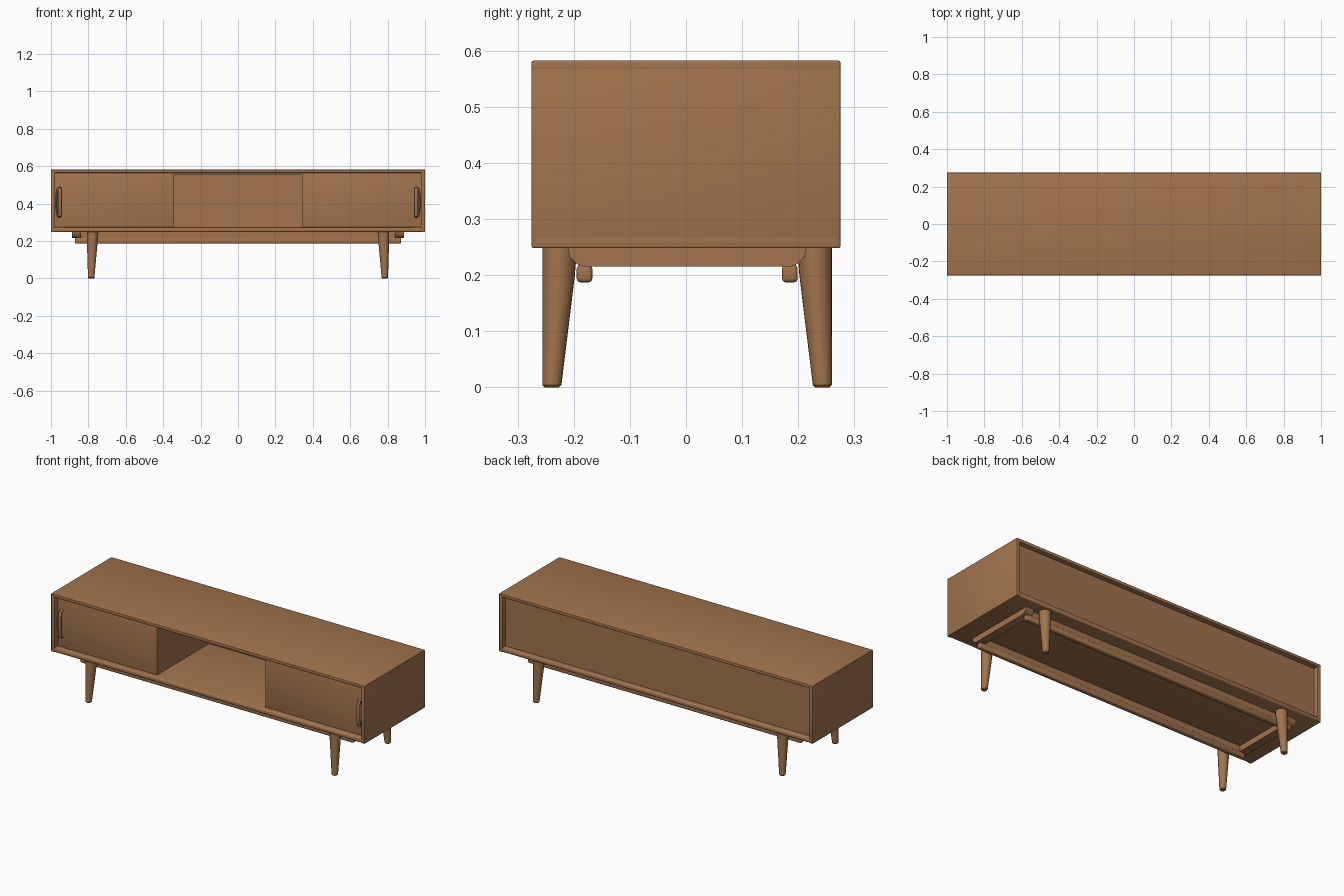
import bpy, bmesh, math
from mathutils import Vector

cube = bpy.data.objects.get("Cube")
if cube:
    bpy.data.objects.remove(cube, do_unlink=True)

wood = bpy.data.materials.new("warm brown wood")
wood.use_nodes = True
COLOUR = (0.36, 0.175, 0.076, 1)
wood.diffuse_color = COLOUR
wood.node_tree.nodes["Principled BSDF"].inputs["Base Color"].default_value = COLOUR


def finish(name, bm, smooth=True):
    bmesh.ops.recalc_face_normals(bm, faces=bm.faces)
    mesh = bpy.data.meshes.new(name)
    bm.to_mesh(mesh)
    bm.free()
    mesh.materials.append(wood)
    obj = bpy.data.objects.new(name, mesh)
    bpy.context.collection.objects.link(obj)
    if smooth:
        bpy.ops.object.select_all(action="DESELECT")
        obj.select_set(True)
        bpy.context.view_layer.objects.active = obj
        bpy.ops.object.shade_smooth_by_angle(angle=math.radians(35))
    return obj


def board(name, lo, hi, bevel=0.0):
    """Box between two corners, with softened edges."""
    bm = bmesh.new()
    bmesh.ops.create_cube(bm, size=1)
    lo, hi = Vector(lo), Vector(hi)
    for v in bm.verts:
        v.co = (lo + hi) / 2 + v.co * (hi - lo)
    if bevel:
        bmesh.ops.bevel(bm, geom=bm.edges[:], offset=bevel, segments=3,
                        profile=0.5, affect="EDGES")
    return finish(name, bm, bool(bevel))


def extrude_profile(name, points, start, depth):
    """Prism from a profile; points and depth are 3D vectors."""
    bm = bmesh.new()
    face = bm.faces.new([bm.verts.new(Vector(p) + Vector(start)) for p in points])
    new = bmesh.ops.extrude_face_region(bm, geom=[face])["geom"]
    moved = [g for g in new if isinstance(g, bmesh.types.BMVert)]
    bmesh.ops.translate(bm, vec=depth, verts=moved)
    return finish(name, bm)


def loft(name, rings):
    """Closed tube through rings of equal vertex count."""
    bm = bmesh.new()
    rings = [[bm.verts.new(p) for p in ring] for ring in rings]
    n = len(rings[0])
    for a, b in zip(rings, rings[1:]):
        for i in range(n):
            j = (i + 1) % n
            bm.faces.new((a[i], a[j], b[j], b[i]))
    bm.faces.new(rings[0])
    bm.faces.new(rings[-1])
    return finish(name, bm)


def leg(name, sx, sy):
    """Round tapered leg with an upright outer side and a rounded foot."""
    rings = []
    for z, r in ((0, 0.013), (0.004, 0.017), (0.2, 0.029), (0.25, 0.031)):
        cx, cy = sx * (0.785 - 0.03 * z), sy * (0.258 - max(r, 0.017)) + 0.002
        rings.append([(cx + r * math.cos(a), cy + r * math.sin(a), z)
                      for a in (math.tau * i / 24 for i in range(24))])
    loft(name, rings)


def handle(name, sx, centre, radius, bow, reach):
    """Slim upright bar, bent back into the door at both ends."""
    path = ((0, 0, 0.33), (0.2, 0.75, 0.335), (0.6, 1, 0.36), (1, 1, 0.408),
            (0.6, 1, 0.455), (0.2, 0.75, 0.48), (0, 0, 0.485))
    path = [Vector((centre + bow * x, -0.236 - reach * y, z)) for x, y, z in path]
    rings = []
    for k, p in enumerate(path):
        t = (path[min(k + 1, len(path) - 1)] - path[max(k - 1, 0)]).normalized()
        ring = []
        for i in range(12):
            c, s = math.cos(math.tau * i / 12), math.sin(math.tau * i / 12)
            ring.append((sx * (p.x + radius * c), p.y - t.z * 0.007 * s,
                         p.z + t.y * 0.007 * s))
        rings.append(ring)
    loft(name, rings)


# Cabinet shell
W, D, BOTTOM, TOP = 1.0, 0.275, 0.248, 0.582
board("top_board", (-W, -D, TOP - 0.018), (W, D, TOP), 0.003)
board("bottom_board", (-W, -D, BOTTOM), (W, D, BOTTOM + 0.026), 0.008)
board("back_panel", (-W + 0.018, 0.23, BOTTOM + 0.02), (W - 0.018, 0.247, TOP - 0.015))
board("niche_ceiling", (-0.35, -0.243, TOP - 0.028), (0.35, 0.24, TOP - 0.015))

for side, sx in (("right", -1), ("left", 1)):
    # End boards, dividers and doors
    def span(a, b):
        return min(sx * a, sx * b), max(sx * a, sx * b)
    x0, x1 = span(W - 0.022, W)
    board(side + "_end_board", (x0, -D, BOTTOM), (x1, D, TOP), 0.003)
    x0, x1 = span(0.346, 0.365)
    board(side + "_divider", (x0, -0.235, BOTTOM + 0.02), (x1, 0.24, TOP - 0.015))
    x0, x1 = span(0.345, 0.98)
    board(side + "_door", (x0, -0.244, BOTTOM + 0.024), (x1, -0.226, TOP - 0.017), 0.002)
    # Straight pull in front of a bowed rim
    handle(side + "_door_handle", sx, 0.953, 0.01, 0, 0.028)
    handle(side + "_handle_rim", sx, 0.96, 0.005, 0.014, 0.014)

    # Cross rail with rounded ends
    profile = [(0, -0.211, 0.25), (0, -0.207, 0.232), (0, -0.195, 0.22), (0, -0.183, 0.215),
               (0, 0.187, 0.215), (0, 0.199, 0.22), (0, 0.211, 0.232), (0, 0.215, 0.25)]
    x0, x1 = span(0.84, 0.888)
    extrude_profile(side + "_cross_rail", profile, (x0, 0, 0), (x1 - x0, 0, 0))

    for end, sy in (("front", -1), ("back", 1)):
        leg(end + "_" + side + "_leg", sx, sy)

# Long rails: a rounded lower bar under a slimmer upper strip
for end, sy in (("front", -1), ("back", 1)):
    y = sy * 0.183 + 0.002
    board(end + "_long_rail", (-0.872, y - 0.014, 0.187), (0.872, y + 0.014, 0.218), 0.007)
    board(end + "_rail_strip", (-0.86, y - 0.011, 0.21), (0.86, y + 0.011, 0.25))
